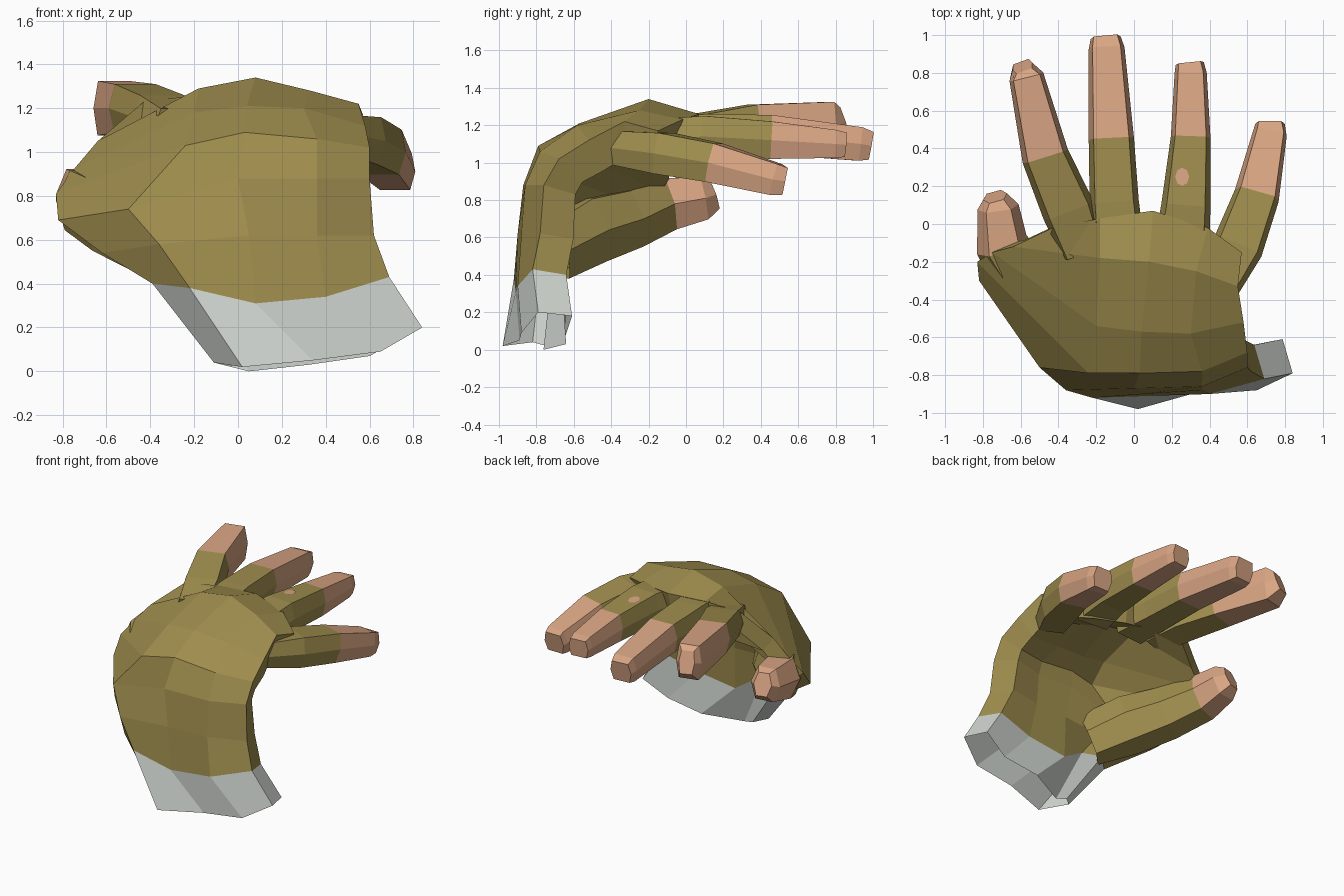
import bpy, bmesh, math
from mathutils import Vector

if "Cube" in bpy.data.objects:
    bpy.data.objects.remove(bpy.data.objects["Cube"])


def material(name, rgb):
    m = bpy.data.materials.new(name)
    m.diffuse_color = (*rgb, 1)
    m.use_nodes = True
    m.node_tree.nodes["Principled BSDF"].inputs["Base Color"].default_value = m.diffuse_color
    return m


GLOVE = material("olive glove", (.35, .27, .077))
SKIN = material("skin", (.70, .38, .23))
CUFF = material("pale grey cuff", (.66, .70, .66))


def finish(bm, name, mats):
    bmesh.ops.recalc_face_normals(bm, faces=bm.faces)
    me = bpy.data.meshes.new(name)
    bm.to_mesh(me)
    bm.free()
    for m in mats:
        me.materials.append(m)
    ob = bpy.data.objects.new(name, me)
    bpy.context.collection.objects.link(ob)
    return ob


# Back of the hand: rows run from the cuff hem to the knuckles, thumb side first
rows = [
    [(-.11, -.82, .04), (.02, -.98, .02), (.34, -.89, .05), (.65, -.88, .09), (.84, -.79, .20)],
    [(-.39, -.78, .40), (-.22, -.92, .38), (.08, -.91, .31), (.40, -.90, .34), (.69, -.82, .43)],
    [(-.62, -.57, .54), (-.36, -.88, .58), (.05, -.90, .62), (.36, -.88, .62), (.62, -.78, .62)],
    [(-.82, -.30, .69), (-.50, -.76, .74), (.0, -.87, .88), (.36, -.86, .88), (.60, -.76, .88)],
    [(-.83, -.20, .81), (-.24, -.79, 1.03), (.03, -.79, 1.09), (.36, -.78, 1.06), (.60, -.68, 1.02)],
    [(-.75, -.15, .92), (-.20, -.54, 1.18), (.04, -.57, 1.21), (.30, -.58, 1.20), (.58, -.52, 1.12)],
    [(-.64, -.12, 1.05), (-.18, -.18, 1.29), (.08, -.20, 1.34), (.33, -.25, 1.28), (.55, -.33, 1.22)],
    [(-.43, -.02, 1.23), (-.18, .03, 1.26), (.10, .07, 1.26), (.39, -.02, 1.23), (.57, -.15, 1.17)],
]
thickness = (.12, .22, .25, .24, .19)


def build_hand():
    bm = bmesh.new()
    outer = [[bm.verts.new(p) for p in r] for r in rows]
    nr, nc = len(rows), len(rows[0])
    for r in range(nr - 1):
        for c in range(nc - 1):
            f = bm.faces.new((outer[r][c], outer[r][c + 1], outer[r + 1][c + 1], outer[r + 1][c]))
            f.material_index = int(r == 0)
    bm.normal_update()
    # palm side: the same grid pushed inwards, thinner at both edges
    inner = []
    for r in range(nr):
        line = []
        for c in range(nc):
            p = outer[r][c].co - outer[r][c].normal * thickness[c]
            if r == 0:
                p.z = max(0, rows[0][c][2] - .02)
            line.append(bm.verts.new(p))
        inner.append(line)
    for r in range(nr - 1):
        for c in range(nc - 1):
            f = bm.faces.new((inner[r][c], inner[r + 1][c], inner[r + 1][c + 1], inner[r][c + 1]))
            f.material_index = int(r == 0)
        for c in (0, nc - 1):
            f = bm.faces.new((outer[r][c], outer[r + 1][c], inner[r + 1][c], inner[r][c]))
            f.material_index = int(r == 0)
    # close the knuckle end only; the cuff is an open sleeve
    for c in range(nc - 1):
        bm.faces.new((outer[-1][c], outer[-1][c + 1], inner[-1][c + 1], inner[-1][c]))
    finish(bm, "glove_palm_and_cuff", (GLOVE, CUFF))


# Six-sided finger along a path of (x, y, z, half width, half height)
def finger(name, path, bare_from, flat=.78):
    section = [(1, 0), (flat, 1), (-flat, 1), (-1, 0), (-flat, -1), (flat, -1)]
    bm = bmesh.new()
    pts = [Vector(p[:3]) for p in path]
    rings = []
    for i, (x, y, z, w, h) in enumerate(path):
        t = (pts[min(i + 1, len(pts) - 1)] - pts[max(i - 1, 0)]).normalized()
        side = t.cross(Vector((0, 0, 1))).normalized()
        up = side.cross(t)
        rings.append([bm.verts.new(pts[i] + side * w * a + up * h * b) for a, b in section])
    for i in range(len(rings) - 1):
        for k in range(6):
            j = (k + 1) % 6
            f = bm.faces.new((rings[i][k], rings[i][j], rings[i + 1][j], rings[i + 1][k]))
            f.material_index = int(i >= bare_from)
    if bare_from < 3:
        bm.faces.new(rings[0])
    bm.faces.new(rings[-1]).material_index = 1
    finish(bm, name, (GLOVE, SKIN))


build_hand()

finger("index_finger", [(-.27, -.14, 1.11, .12, .09), (-.35, .08, 1.16, .14, .10),
                        (-.47, .36, 1.20, .125, .11), (-.57, .78, 1.20, .092, .125),
                        (-.59, .835, 1.22, .055, .08)], 2)
finger("middle_finger", [(-.08, -.15, 1.14, .14, .11), (-.105, .12, 1.15, .13, .11),
                         (-.12, .45, 1.15, .12, .105), (-.145, .93, 1.10, .095, .09),
                         (-.15, .985, 1.09, .08, .075)], 2)
finger("ring_finger", [(.25, -.15, 1.12, .15, .11), (.275, .10, 1.14, .13, .11),
                       (.30, .46, 1.12, .105, .10), (.30, .80, 1.10, .085, .075),
                       (.295, .85, 1.095, .075, .065)], 2)
finger("little_finger", [(.43, -.36, 1.08, .11, .09), (.55, -.12, 1.05, .135, .11),
                         (.65, .15, 1.0, .12, .105), (.72, .48, .91, .09, .085),
                         (.72, .53, .90, .078, .073)], 2)
finger("thumb", [(-.20, -.72, .53, .13, .16), (-.40, -.53, .64, .175, .175),
                 (-.56, -.32, .70, .165, .155), (-.70, -.11, .78, .14, .14),
                 (-.72, .09, .81, .11, .115), (-.735, .145, .83, .065, .08)], 3, .6)

# Small worn hole in the glove on the ring finger
bm = bmesh.new()
ring = bmesh.ops.create_circle(bm, cap_ends=True, segments=8, radius=.037)["verts"]
for v in ring:
    x, y = .255 + v.co.x, .25 + v.co.y * 1.3
    v.co = (x, y, 1.254 - (y - .10) * .0833)
finish(bm, "worn_hole", (SKIN,))
